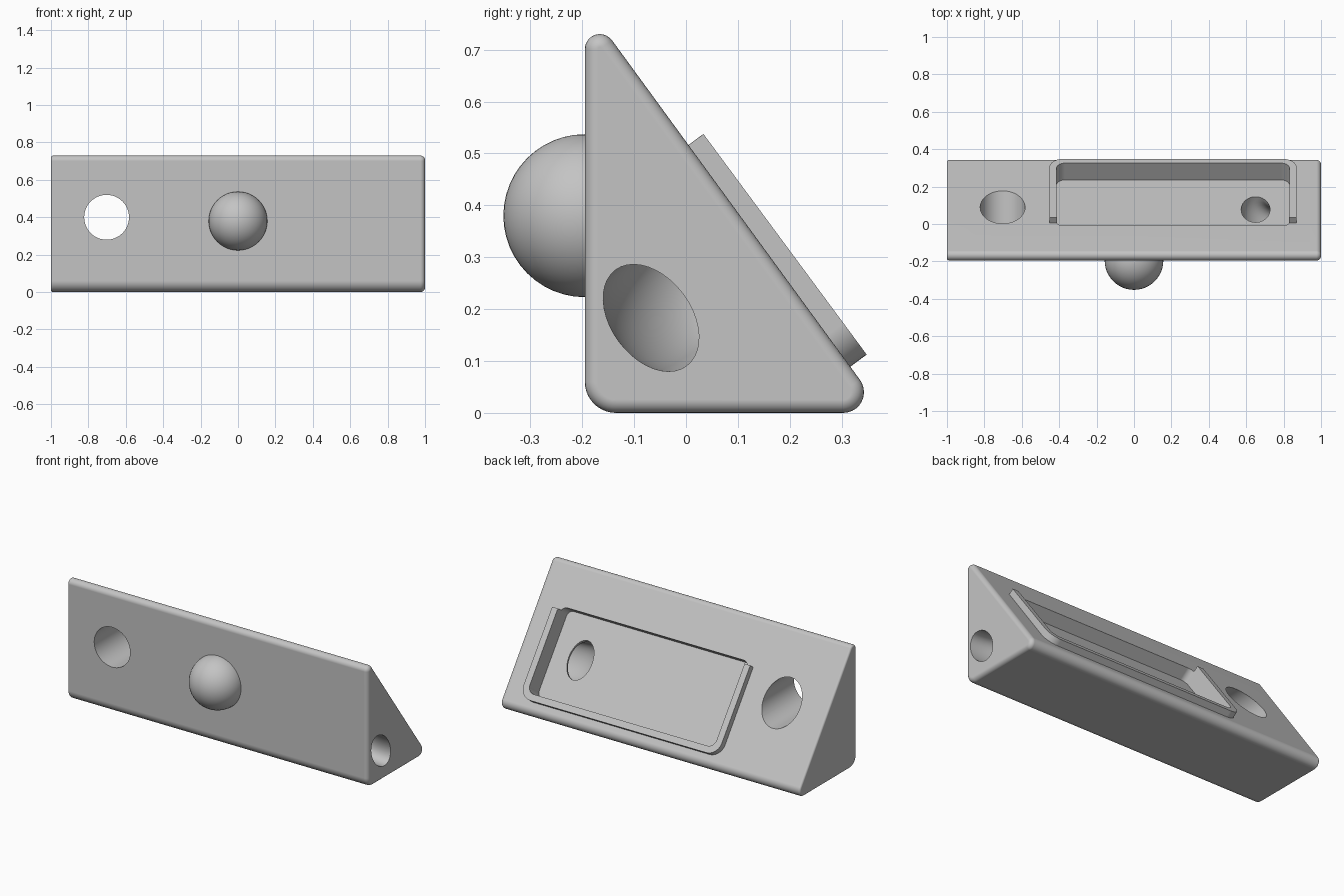
import bpy
import bmesh
from math import cos, sin, pi, radians
from mathutils import Vector

if "Cube" in bpy.data.objects:
    bpy.data.objects.remove(bpy.data.objects["Cube"], do_unlink=True)

grey = bpy.data.materials.new("light_grey")
grey.use_nodes = True
grey.diffuse_color = (0.55, 0.55, 0.55, 1)
grey.node_tree.nodes["Principled BSDF"].inputs["Base Color"].default_value = (0.55, 0.55, 0.55, 1)

# Frame of the sloping face: x across, s down the slope, h out of it
TILT = radians(36.5)
DOWN = Vector((0, sin(TILT), -cos(TILT)))
OUT = Vector((0, cos(TILT), sin(TILT)))
ORIGIN = Vector((0, 0.003, 0.515))


def on_slope(x, s, h):
    return ORIGIN + Vector((x, 0, 0)) + DOWN * s + OUT * h


def finish(bm, name):
    bmesh.ops.recalc_face_normals(bm, faces=bm.faces)
    mesh = bpy.data.meshes.new(name)
    bm.to_mesh(mesh)
    bm.free()
    mesh.materials.append(grey)
    obj = bpy.data.objects.new(name, mesh)
    bpy.context.collection.objects.link(obj)
    return obj


def loft(name, rings):
    """Closed solid through a list of equal-length rings."""
    bm = bmesh.new()
    loops = [[bm.verts.new(p) for p in ring] for ring in rings]
    n = len(loops[0])
    for a, b in zip(loops, loops[1:]):
        for i in range(n):
            j = (i + 1) % n
            bm.faces.new((a[i], a[j], b[j], b[i]))
    bm.faces.new(loops[0])
    bm.faces.new(loops[-1])
    return finish(bm, name)


def arc(cx, cy, r, start, end, steps=10):
    return [(cx + r * cos(start + (end - start) * i / steps),
             cy + r * sin(start + (end - start) * i / steps)) for i in range(steps + 1)]


def wedge_ring(x, inset):
    pts = (arc(0.303, 0.04, 0.04 - inset, -pi / 2, TILT)
           + arc(-0.166, 0.701, 0.029 - inset, TILT, pi)
           + arc(-0.135, 0.06, 0.06 - inset, pi, 1.5 * pi))
    return [(x, y, z) for y, z in pts]


def plate(name, x0, x1, s0, s1, h0, h1, low_r, high_r):
    """Slab on the slope with rounded lower and upper corners."""
    pts = (arc(x1 - low_r, s1 - low_r, low_r, 0, pi / 2)
           + arc(x0 + low_r, s1 - low_r, low_r, pi / 2, pi)
           + arc(x0 + high_r, s0 + high_r, high_r, pi, 1.5 * pi)
           + arc(x1 - high_r, s0 + high_r, high_r, 1.5 * pi, 2 * pi))
    return loft(name, [[on_slope(x, s, h) for x, s in pts] for h in (h0, h1)])


def combine(target, tool, operation):
    mod = target.modifiers.new(operation.lower(), 'BOOLEAN')
    mod.object = tool
    mod.operation = operation
    mod.solver = 'EXACT'
    bpy.context.view_layer.objects.active = target
    bpy.ops.object.modifier_apply(modifier=mod.name)
    bpy.data.objects.remove(tool, do_unlink=True)


def smooth(obj):
    bpy.ops.object.select_all(action='DESELECT')
    obj.select_set(True)
    bpy.context.view_layer.objects.active = obj
    bpy.ops.object.shade_smooth_by_angle(angle=radians(32))
    mod = obj.modifiers.new("even_shading", 'WEIGHTED_NORMAL')
    mod.keep_sharp = True


# Wedge body with rounded ends
STEPS = 5
angles = [pi / 2 * i / STEPS for i in range(STEPS + 1)]
left_r, right_r = 0.025, 0.012
rings = [wedge_ring(-1 + right_r * (1 - sin(a)), right_r * (1 - cos(a))) for a in reversed(angles)]
rings = [wedge_ring(-1 + right_r * (1 - sin(a)), right_r * (1 - cos(a))) for a in angles[::-1]]
rings += [wedge_ring(1 - left_r * (1 - sin(a)), left_r * (1 - cos(a))) for a in angles]
body = loft("wedge_body", rings)

# Raised rim, open at the top, around a sunken pocket
combine(body, plate("rim", -0.452, 0.869, 0, 0.529, -0.05, 0.038, 0.075, 0.001), 'UNION')
combine(body, plate("pocket", -0.414, 0.831, -0.022, 0.491, -0.074, 0.08, 0.045, 0.035), 'DIFFERENCE')

# Round hole running front to back
hole = [[(-0.7025 + x, y, 0.4 + z) for x, z in arc(0, 0, 0.12, 0, 2 * pi, 48)[:-1]]
        for y in (-0.5, 0.5)]
combine(body, loft("round_hole", hole), 'DIFFERENCE')

# Curved oval tunnel from the pocket floor to the left end
oval = arc(0, 0, 1, 0, 2 * pi, 40)[:-1]


def tunnel_ring(x, h, a):
    return [on_slope(x + 0.077 * u * cos(a), 0.225 + 0.115 * v, h + 0.077 * u * sin(a))
            for u, v in oval]


tunnel = [tunnel_ring(0.65, 0, 0)]
for i in range(15):
    a = pi / 2 * i / 14
    tunnel.append(tunnel_ring(0.65 + 0.35 * (1 - cos(a)), -0.074 - 0.18 * sin(a), a))
tunnel.append(tunnel_ring(1.1, -0.254, pi / 2))
combine(body, loft("tunnel", tunnel), 'DIFFERENCE')
smooth(body)

# Half ball on the front face
bm = bmesh.new()
bmesh.ops.create_uvsphere(bm, u_segments=48, v_segments=24, radius=0.157)
bmesh.ops.delete(bm, geom=[v for v in bm.verts if v.co.y > 0.025], context='VERTS')
ball = finish(bm, "front_ball")
ball.location = (0, -0.195, 0.38)
smooth(ball)
